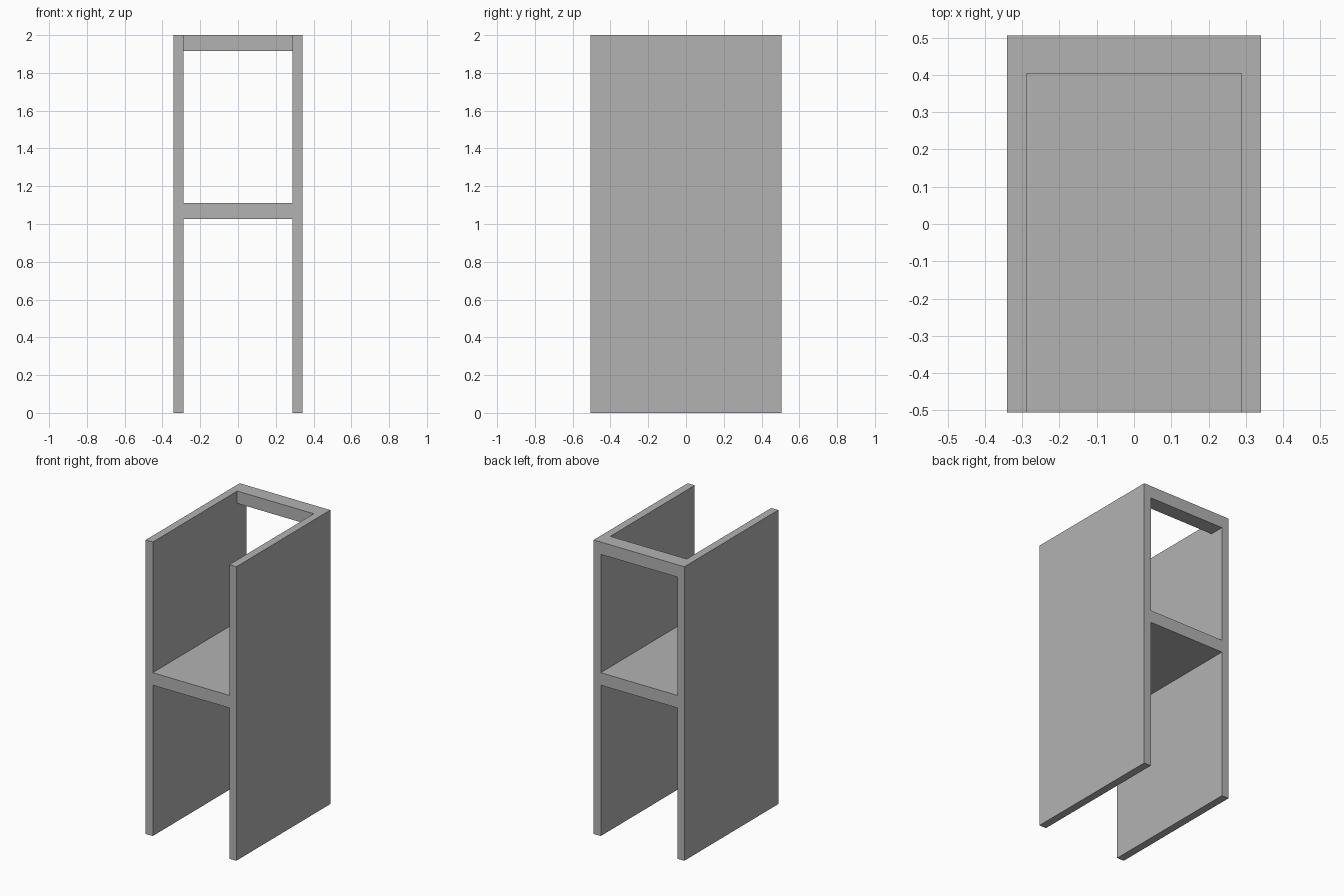
import bpy
import bmesh
from mathutils import Vector

cube = bpy.data.objects.get("Cube")
if cube:
    bpy.data.objects.remove(cube, do_unlink=True)

# Single plain grey finish
GREY = (0.45, 0.45, 0.45, 1.0)
grey = bpy.data.materials.new("plain grey")
grey.use_nodes = True
grey.diffuse_color = GREY
grey.node_tree.nodes["Principled BSDF"].inputs["Base Color"].default_value = GREY


def box(name, low, high):
    """Flat-sided box between two opposite corners."""
    low, high = Vector(low), Vector(high)
    mesh = bpy.data.meshes.new(name)
    bm = bmesh.new()
    bmesh.ops.create_cube(bm, size=1)
    bmesh.ops.scale(bm, vec=high - low, verts=bm.verts)
    bm.to_mesh(mesh)
    bm.free()
    mesh.materials.append(grey)
    obj = bpy.data.objects.new(name, mesh)
    obj.location = (low + high) / 2
    bpy.context.collection.objects.link(obj)
    return obj


HEIGHT = 2.0
OUTER = 0.341      # half width outside the panels
INNER = 0.288      # half width between the panels
DEPTH = 0.505      # half depth

# Full-height side panels
box("left_panel", (INNER, -DEPTH, 0), (OUTER, DEPTH, HEIGHT))
box("right_panel", (-OUTER, -DEPTH, 0), (-INNER, DEPTH, HEIGHT))

# Shelf halfway up, running the full depth
box("shelf", (-INNER, -DEPTH, 1.026), (INNER, DEPTH, 1.111))

# Rail joining the panels at the top of the back
box("back_rail", (-INNER, 0.403, 1.916), (INNER, DEPTH, HEIGHT))
